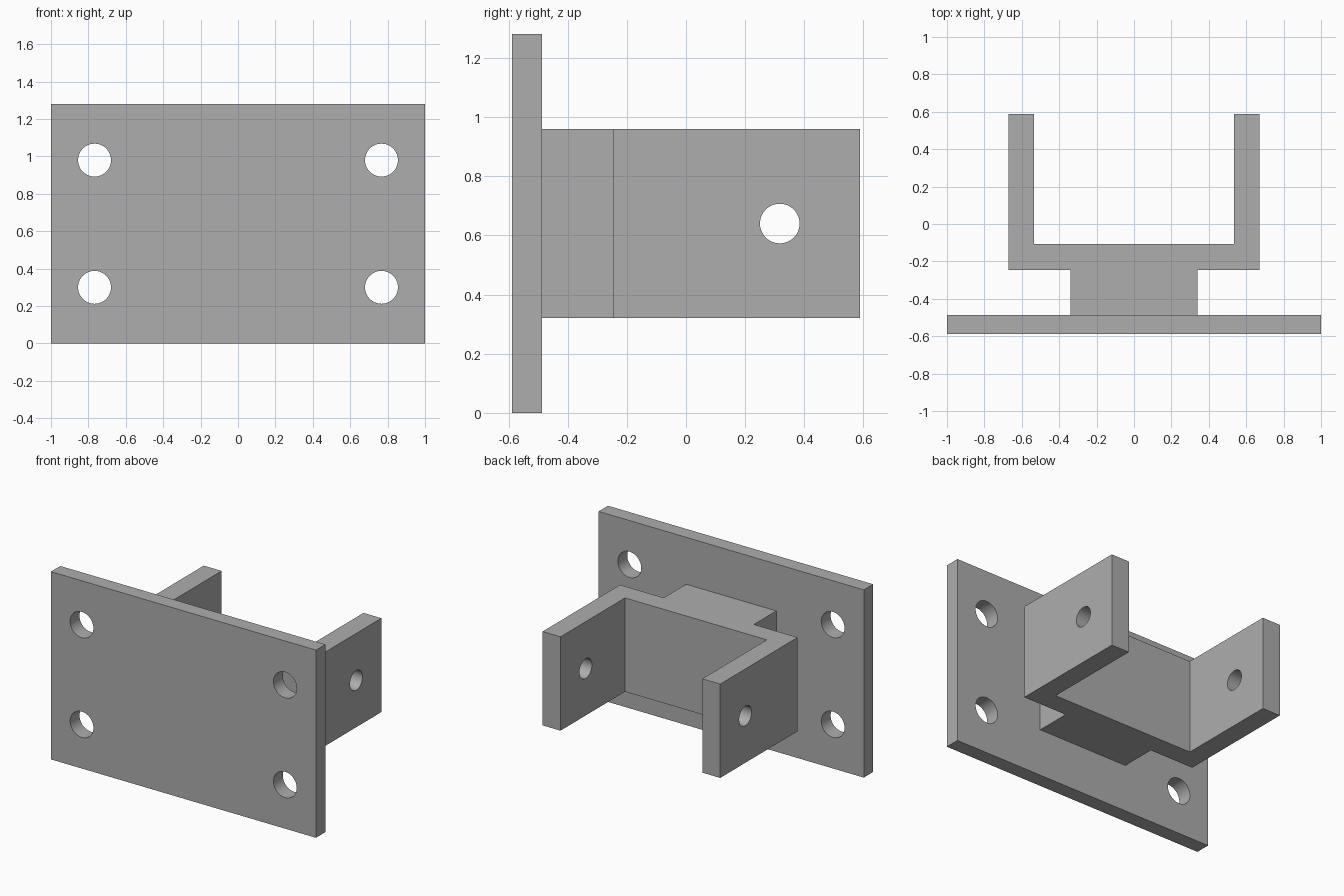
import bpy
import bmesh
import math
from mathutils import Matrix, Vector

cube = bpy.data.objects.get("Cube")
if cube:
    bpy.data.objects.remove(cube, do_unlink=True)

# One grey metal for everything
COLOR = (0.42, 0.42, 0.42, 1)
metal = bpy.data.materials.new("grey metal")
metal.use_nodes = True
metal.diffuse_color = COLOR
metal.node_tree.nodes["Principled BSDF"].inputs["Base Color"].default_value = COLOR


def add_object(name, bm):
    bmesh.ops.recalc_face_normals(bm, faces=bm.faces)
    mesh = bpy.data.meshes.new(name)
    bm.to_mesh(mesh)
    bm.free()
    mesh.materials.append(metal)
    obj = bpy.data.objects.new(name, mesh)
    bpy.context.collection.objects.link(obj)
    return obj


def extrude_outline(name, points, bottom, top):
    """Solid from an outline in x and y, raised from bottom to top."""
    bm = bmesh.new()
    face = bm.faces.new([bm.verts.new((x, y, bottom)) for x, y in points])
    raised = bmesh.ops.extrude_face_region(bm, geom=[face])
    verts = [v for v in raised["geom"] if isinstance(v, bmesh.types.BMVert)]
    bmesh.ops.translate(bm, verts=verts, vec=(0, 0, top - bottom))
    return add_object(name, bm)


def drill(obj, centres, radius, length, axis):
    """Cut round holes along an axis, then discard the cutter."""
    bm = bmesh.new()
    turn = Vector((0, 0, 1)).rotation_difference(Vector(axis)).to_matrix().to_4x4()
    for centre in centres:
        bmesh.ops.create_cone(bm, cap_ends=True, segments=48, radius1=radius,
                              radius2=radius, depth=length,
                              matrix=Matrix.Translation(centre) @ turn)
    cutter = add_object("hole_cutter", bm)
    cutter.hide_render = True
    cut = obj.modifiers.new("holes", "BOOLEAN")
    cut.operation = "DIFFERENCE"
    cut.solver = "EXACT"
    cut.object = cutter
    bpy.ops.object.select_all(action="DESELECT")
    obj.select_set(True)
    bpy.context.view_layer.objects.active = obj
    bpy.ops.object.modifier_apply(modifier=cut.name)
    bpy.data.objects.remove(cutter, do_unlink=True)
    bpy.ops.object.shade_smooth_by_angle(angle=math.radians(30))


# Wall plate with four bolt holes
FRONT, BACK = -0.588, -0.487
plate = extrude_outline("wall_plate", [(-1, FRONT), (1, FRONT), (1, BACK), (-1, BACK)], 0, 1.28)
drill(plate, [(x, FRONT, z) for x in (-0.767, 0.767) for z in (0.30, 0.98)],
      0.088, 0.5, (0, 1, 0))

# Forked bracket on a neck block: half outline, mirrored
half = [(0.34, BACK), (0.34, -0.245), (0.67, -0.245),
        (0.67, 0.588), (0.535, 0.588), (0.535, -0.107)]
outline = half + [(-x, y) for x, y in reversed(half)]
fork = extrude_outline("fork_bracket", outline, 0.32, 0.96)

# Pin hole through both arms
drill(fork, [(0, 0.317, 0.64)], 0.067, 2, (1, 0, 0))
